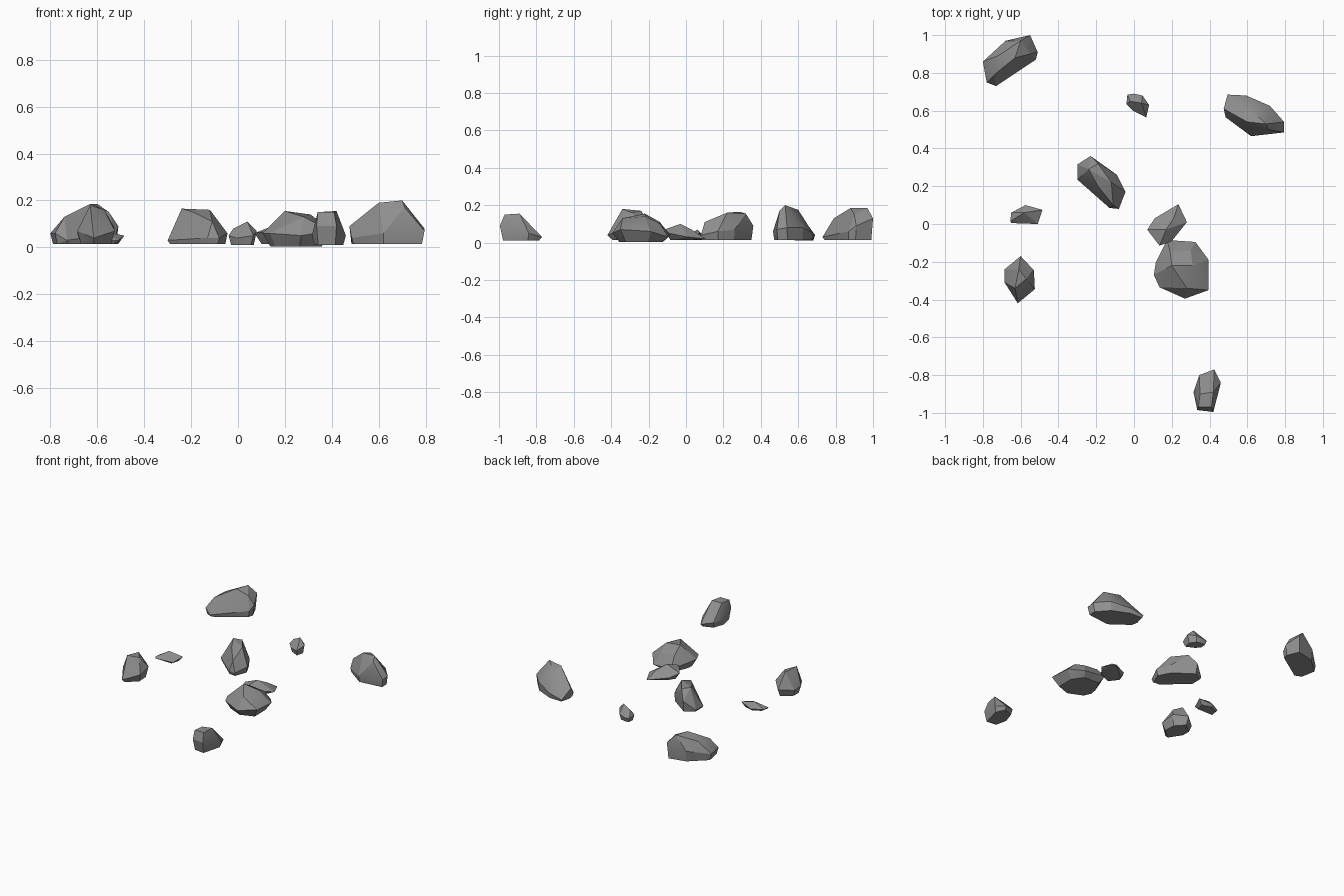
import bpy
import bmesh
from math import radians
from mathutils import Vector

UNIT = 0.01  # stone points are written in hundredths

cube = bpy.data.objects.get("Cube")
if cube:
    bpy.data.objects.remove(cube, do_unlink=True)


def make_material(name, colour):
    material = bpy.data.materials.new(name)
    material.use_nodes = True
    material.diffuse_color = colour
    material.node_tree.nodes["Principled BSDF"].inputs["Base Color"].default_value = colour
    return material


stone_grey = make_material("stone grey", (0.27, 0.27, 0.27, 1))


def stone(name, rim, crest, foot, ground):
    """Chiselled stone: a widest rim, a crest above and a shrunken foot below."""
    centre = sum((Vector(p) for p in rim), Vector()) / len(rim)
    points = [Vector(p) for p in rim + crest]
    for p in rim:
        base = centre.lerp(Vector(p), foot)
        base.z = ground
        points.append(base)

    bm = bmesh.new()
    for p in points:
        bm.verts.new(p * UNIT)
    hull = bmesh.ops.convex_hull(bm, input=bm.verts)
    loose = {v for v in hull["geom_interior"] + hull["geom_unused"]
             if isinstance(v, bmesh.types.BMVert)}
    bmesh.ops.delete(bm, geom=list(loose), context="VERTS")
    # Merge nearly flat neighbours into broad facets
    bmesh.ops.dissolve_limit(bm, angle_limit=radians(4), verts=bm.verts, edges=bm.edges)
    bmesh.ops.recalc_face_normals(bm, faces=bm.faces)

    mesh = bpy.data.meshes.new(name)
    bm.to_mesh(mesh)
    bm.free()
    mesh.materials.append(stone_grey)
    obj = bpy.data.objects.new(name, mesh)
    bpy.context.collection.objects.link(obj)
    bpy.ops.object.select_all(action="DESELECT")
    obj.select_set(True)
    bpy.context.view_layer.objects.active = obj
    bpy.ops.object.shade_smooth_by_angle(angle=radians(22))


# Large stones at the back corners
stone("back_right_stone",
      rim=[(-55, 100, 13), (-51, 91, 9), (-52, 87, 6), (-58, 83, 5),
           (-73, 73, 3), (-78, 75, 6), (-80, 86, 6), (-68, 97, 9)],
      crest=[(-63, 88, 18.5), (-60, 97, 18.5), (-55, 90, 15), (-74, 79, 13), (-72, 89, 14)],
      foot=0.93, ground=1.5)
stone("back_left_stone",
      rim=[(47.5, 61, 9), (49.5, 68.5, 3), (59.5, 68, 5), (72, 62.5, 8),
           (79.5, 54, 8), (79.5, 48.5, 7), (62, 46.5, 6), (48.5, 56.5, 4)],
      crest=[(60, 54, 19), (70, 53, 20), (71, 50, 17), (62, 60, 17.5)],
      foot=0.94, ground=1.5)

# Pebble between them
stone("back_pebble",
      rim=[(0, 69, 4), (4.5, 68, 5), (8, 63, 7), (6.5, 56.5, 5),
           (-0.5, 60, 4), (-4, 63.5, 5), (-3.5, 68.5, 4)],
      crest=[(4, 64, 11), (-2, 65, 8)],
      foot=0.8, ground=1)

# Tall stone near the middle
stone("middle_stone",
      rim=[(-23, 36, 9), (-9, 26, 7), (-4.5, 17, 6), (-8, 8, 4),
           (-13, 8.5, 4), (-30, 23.5, 3), (-30, 31.5, 3)],
      crest=[(-24, 29, 16.5), (-19, 32, 15.5), (-12, 22, 16), (-11, 10, 11), (-19, 20, 15)],
      foot=0.93, ground=1.5)

# Flat chip and upright stone on the right side
stone("right_chip",
      rim=[(-65.5, 1.5, 3), (-65, 6, 3), (-57.5, 10, 3),
           (-48.5, 7.5, 5), (-51, 0, 3), (-65, 0.5, 2)],
      crest=[(-58, 6, 7)],
      foot=0.75, ground=1.5)
stone("right_stone",
      rim=[(-60, -17, 7), (-53, -24.5, 9), (-52.5, -34.5, 7),
           (-61.5, -42, 4), (-68.5, -31, 7), (-68.5, -24, 6)],
      crest=[(-63, -34, 18), (-61, -24, 17), (-57, -29, 16)],
      foot=0.8, ground=1.5)

# Broad stone with a low slab leaning behind it
stone("broad_stone",
      rim=[(17.5, -8.5, 4), (32.5, -9.5, 3), (39.5, -19, 6), (39.5, -35, 7),
           (27, -39.5, 5), (13.5, -33.5, 6), (10.5, -27, 6), (11.5, -20.5, 6)],
      crest=[(20, -22, 15.5), (31, -22, 14), (28, -34, 13), (19, -14, 11), (30, -14, 10)],
      foot=0.75, ground=0.3)
stone("low_slab",
      rim=[(23.5, 10.5, 2), (28, 1, 3), (20, -9, 5),
           (13.5, -11.5, 7), (7, -3, 6), (11, 3, 4)],
      crest=[(17, -3, 10), (21, 3, 7)],
      foot=0.7, ground=1.5)

# Blocky stone at the front
stone("front_stone",
      rim=[(42.5, -77, 3), (46, -84, 5), (42, -99.5, 9),
           (33.5, -98.5, 9), (31.5, -89, 5), (34.5, -80, 5)],
      crest=[(34, -97, 15), (41, -97, 15), (35, -90, 15), (42, -89, 15.5)],
      foot=0.85, ground=1)
